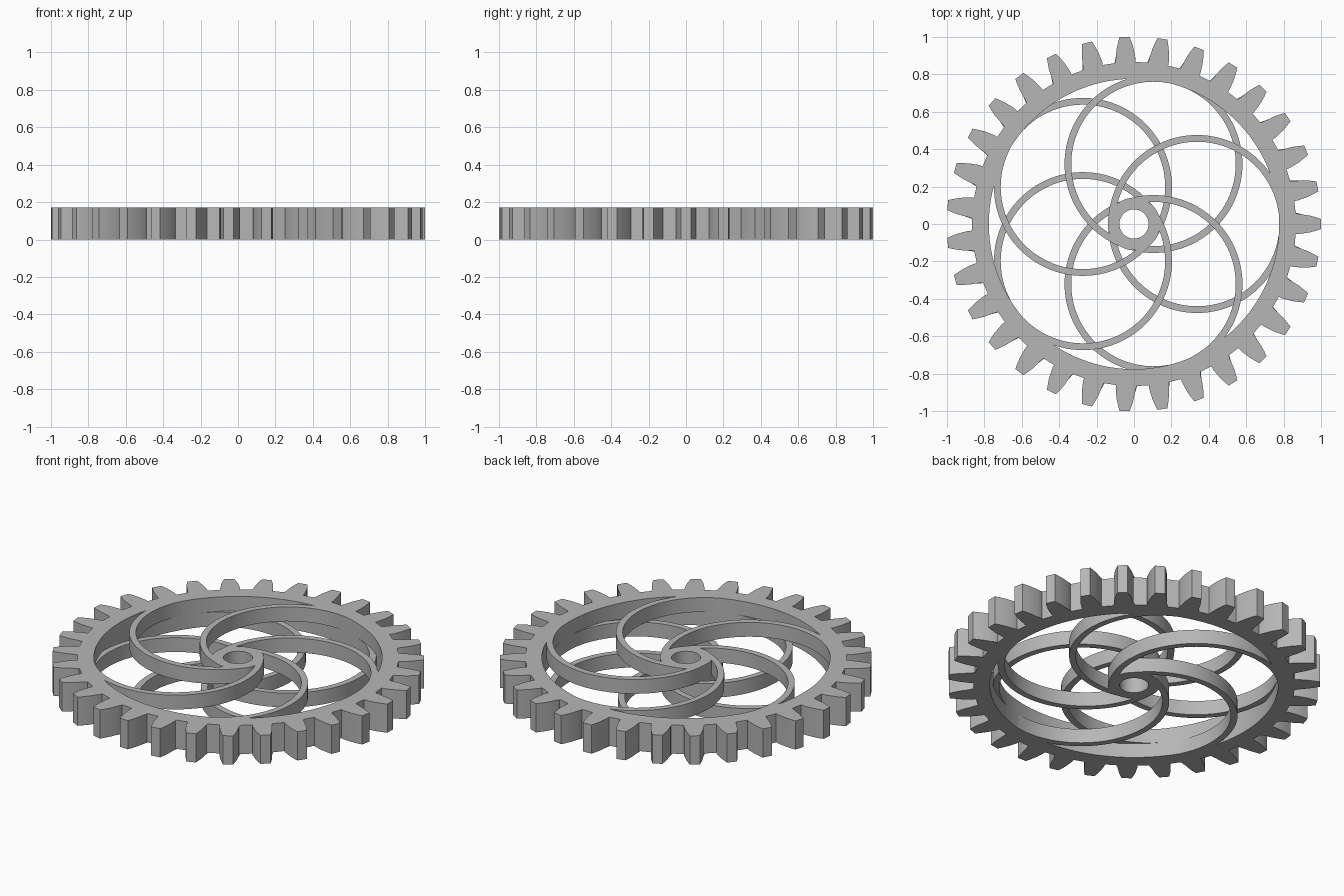
import bpy, bmesh
from math import sin, cos, pi, tau, radians, hypot, atan2

cube = bpy.data.objects.get("Cube")
if cube:
    bpy.data.objects.remove(cube, do_unlink=True)

HEIGHT = 0.17
RIM_INNER = 0.775
TEETH = 31
SPOKES = 5

grey = bpy.data.materials.new("plain grey")
grey.use_nodes = True
color = (0.47, 0.47, 0.47, 1)
grey.diffuse_color = color
grey.node_tree.nodes["Principled BSDF"].inputs["Base Color"].default_value = color


def band(name, outer, inner, z0, z1, closed=True):
    """Solid band between two matching outlines."""
    bm = bmesh.new()
    rows = []
    for po, pi_ in zip(outer, inner):
        rows.append([bm.verts.new((p[0], p[1], z))
                     for p, z in ((po, z0), (po, z1), (pi_, z1), (pi_, z0))])
    pairs = list(zip(rows, rows[1:]))
    if closed:
        pairs.append((rows[-1], rows[0]))
    else:
        bm.faces.new(rows[0])
        bm.faces.new(rows[-1])
    for a, b in pairs:
        for k in range(4):
            n = (k + 1) % 4
            bm.faces.new((a[k], a[n], b[n], b[k]))
    bmesh.ops.recalc_face_normals(bm, faces=bm.faces)
    mesh = bpy.data.meshes.new(name)
    bm.to_mesh(mesh)
    bm.free()
    mesh.materials.append(grey)
    obj = bpy.data.objects.new(name, mesh)
    bpy.context.collection.objects.link(obj)
    bpy.ops.object.select_all(action='DESELECT')
    obj.select_set(True)
    bpy.context.view_layer.objects.active = obj
    bpy.ops.object.shade_smooth_by_angle(angle=radians(25))
    return obj


def polar(r, a):
    return (r * cos(a), r * sin(a))


# Toothed rim: radius and half width of one tooth flank, root to tip
flank = [(0.865, 0.052), (0.883, 0.053), (0.905, 0.050),
         (0.939, 0.045), (0.972, 0.036), (1.0, 0.027)]
outline = []
for i in range(TEETH):
    mid = tau * i / TEETH
    outline += [polar(r, mid - w / r) for r, w in flank]
    outline += [polar(r, mid + w / r) for r, w in reversed(flank)]
count = len(outline)
# Inner outline follows the tooth spacing evenly, starting at the first root
start = -flank[0][1] / flank[0][0]
hole = [polar(RIM_INNER, start + tau * i / count) for i in range(count)]
band("toothed_rim", outline, hole, 0, HEIGHT)

# Hub with its axle hole
ring = [tau * i / 64 for i in range(64)]
band("hub", [polar(0.14, a) for a in ring], [polar(0.078, a) for a in ring], 0, HEIGHT)


# Curved spokes: half rings swirling one way on top and the other way below
def spoke(name, heading, side, z0, z1):
    def edge(radius):
        points = []
        for i in range(49):
            t = side * (radians(8) + (pi - radians(8)) * i / 48)
            x, y = 0.337 + radius * cos(t), radius * sin(t)
            reach = min(hypot(x, y), RIM_INNER + 0.003)
            points.append(polar(reach, atan2(y, x) + heading))
        return points
    band(name, edge(0.475), edge(0.439), z0, z1, closed=False)


for i in range(SPOKES):
    heading = tau * i / SPOKES
    spoke(f"upper_spoke_{i + 1}", heading, 1, HEIGHT / 2, HEIGHT)
    spoke(f"lower_spoke_{i + 1}", heading, -1, 0, HEIGHT / 2)
